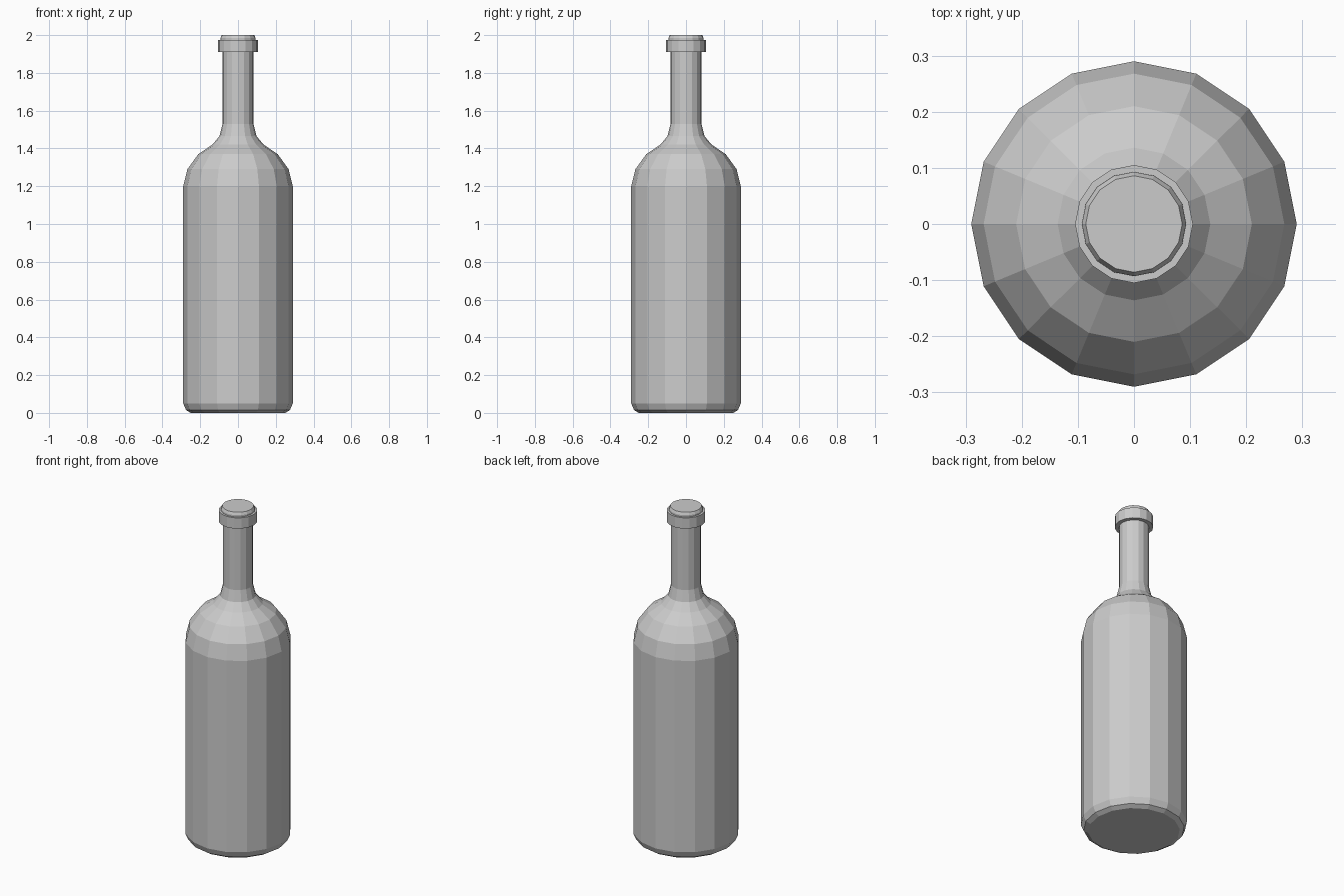
import bpy
import bmesh
from math import cos, sin, tau

SIDES = 16

cube = bpy.data.objects.get("Cube")
if cube:
    bpy.data.objects.remove(cube, do_unlink=True)

grey = bpy.data.materials.new("bottle grey")
grey.use_nodes = True
colour = (0.6, 0.6, 0.6, 1)
grey.diffuse_color = colour
grey.node_tree.nodes["Principled BSDF"].inputs["Base Color"].default_value = colour


def lathe(name, profile):
    """Revolve (radius, height) points, listed bottom to top, into a capped solid."""
    bm = bmesh.new()
    rings = [[bm.verts.new((r * cos(tau * i / SIDES), r * sin(tau * i / SIDES), z))
              for i in range(SIDES)] for r, z in profile]
    for low, high in zip(rings, rings[1:]):
        for i in range(SIDES):
            j = (i + 1) % SIDES
            bm.faces.new((low[i], low[j], high[j], high[i]))
    bm.faces.new(rings[0][::-1])
    bm.faces.new(rings[-1])
    mesh = bpy.data.meshes.new(name)
    bm.to_mesh(mesh)
    bm.free()
    mesh.materials.append(grey)
    obj = bpy.data.objects.new(name, mesh)
    bpy.context.collection.objects.link(obj)
    return obj


# Body with rounded base, shoulder, neck and bevelled mouth
lathe("bottle", [
    (0.25, 0), (0.275, 0.015), (0.29, 0.05),
    (0.29, 1.2), (0.268, 1.29), (0.21, 1.37), (0.136, 1.42),
    (0.098, 1.465), (0.082, 1.53),
    (0.082, 1.91), (0.093, 1.95), (0.093, 1.985), (0.086, 2),
])

# Raised collar below the mouth
lathe("neck_collar", [(0.105, 1.91), (0.105, 1.975)])
